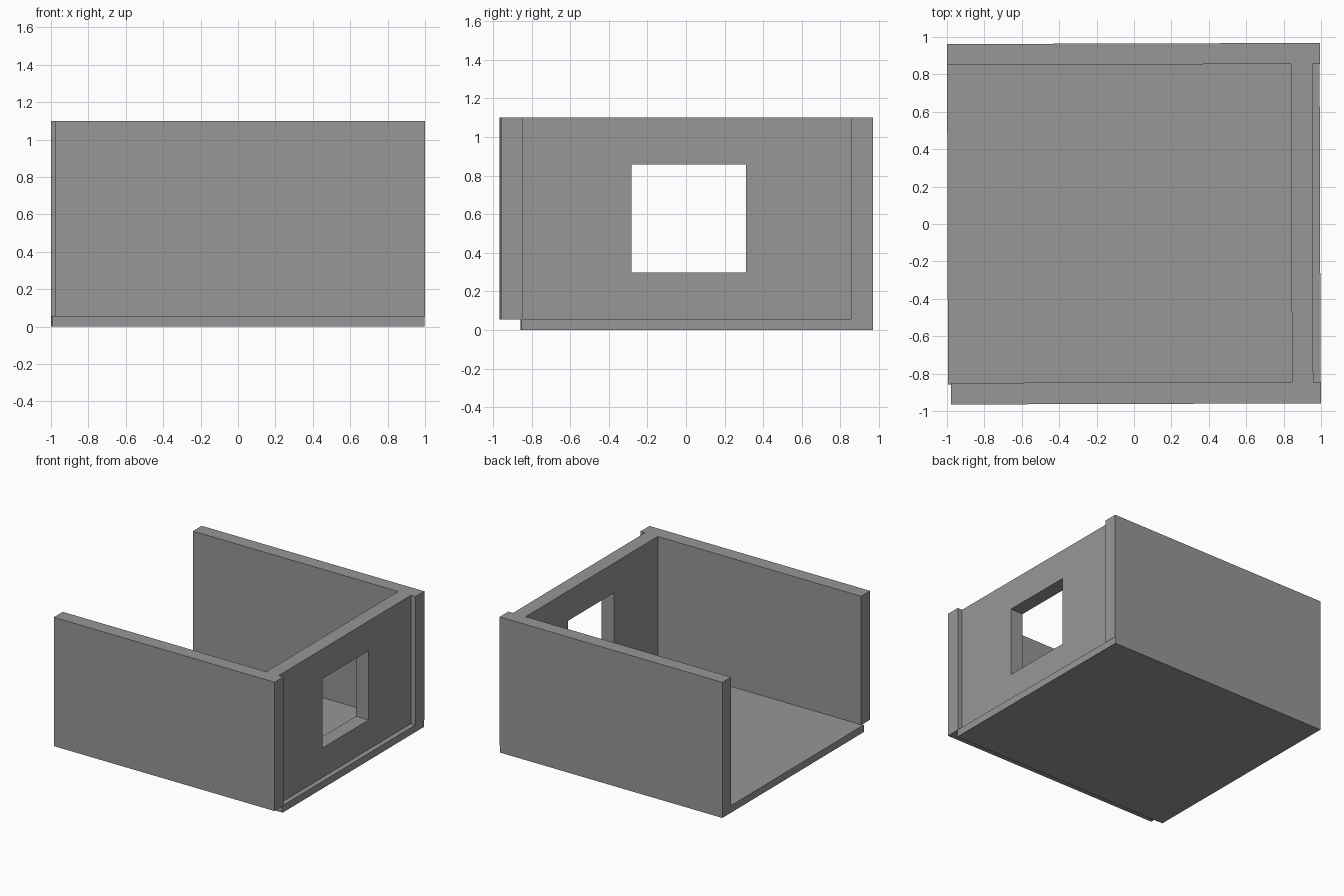
import bpy
import bmesh
from mathutils import Matrix

cube = bpy.data.objects.get("Cube")
if cube:
    bpy.data.objects.remove(cube, do_unlink=True)

grey = bpy.data.materials.new("plain grey")
grey.use_nodes = True
colour = (0.31, 0.31, 0.31, 1)
grey.diffuse_color = colour
grey.node_tree.nodes["Principled BSDF"].inputs["Base Color"].default_value = colour

TURN = Matrix.Rotation(0.003, 4, 'Z')  # the room sits very slightly askew


def prism(name, outline, z0, z1):
    """Extrude a plan outline from z0 up to z1."""
    bm = bmesh.new()
    base = bm.faces.new([bm.verts.new((x, y, z0)) for x, y in outline])
    top = bmesh.ops.extrude_face_region(bm, geom=[base])["geom"]
    bmesh.ops.translate(bm, vec=(0, 0, z1 - z0),
                        verts=[v for v in top if isinstance(v, bmesh.types.BMVert)])
    bmesh.ops.recalc_face_normals(bm, faces=bm.faces)
    bm.transform(TURN)
    mesh = bpy.data.meshes.new(name)
    bm.to_mesh(mesh)
    bm.free()
    mesh.materials.append(grey)
    obj = bpy.data.objects.new(name, mesh)
    bpy.context.collection.objects.link(obj)
    return obj


def rectangle(x0, x1, y0, y1):
    return [(x0, y0), (x1, y0), (x1, y1), (x0, y1)]


# Floor slab
prism("floor", rectangle(-0.997, 0.995, -0.855, 0.965), 0, 0.058)

# Three joined walls, with the side wall set in from the ends of the other two
walls = prism("walls", [
    (-0.98, -0.962), (0.997, -0.962), (0.997, -0.847), (0.956, -0.847),
    (0.956, 0.853), (0.997, 0.853), (0.997, 0.965), (-0.997, 0.965),
    (-0.997, 0.853), (0.842, 0.853), (0.842, -0.847), (-0.98, -0.847),
], 0.055, 1.1)

# Window opening through the side wall
cutter = prism("window_cutter", rectangle(0.7, 1.1, -0.285, 0.308), 0.297, 0.858)
cutter.hide_render = True
cutter.hide_viewport = True
cut = walls.modifiers.new("window", 'BOOLEAN')
cut.operation = 'DIFFERENCE'
cut.solver = 'EXACT'
cut.object = cutter
